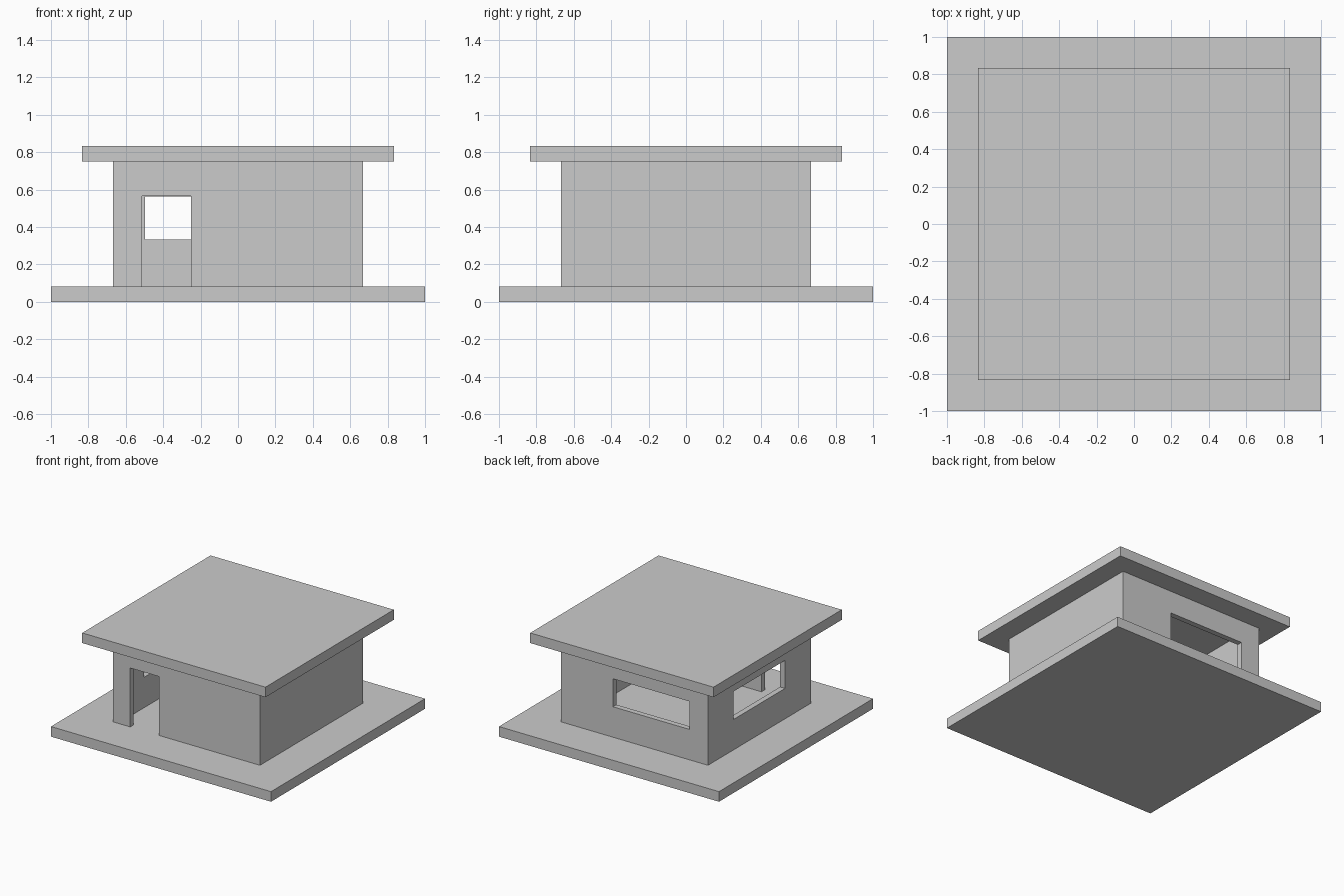
import bpy

if "Cube" in bpy.data.objects:
    bpy.data.objects.remove(bpy.data.objects["Cube"])

concrete = bpy.data.materials.new("light grey")
concrete.diffuse_color = (0.6, 0.6, 0.6, 1)
concrete.use_nodes = True
concrete.node_tree.nodes["Principled BSDF"].inputs["Base Color"].default_value = concrete.diffuse_color


def box(name, lo, hi, cutter=False):
    """Axis-aligned box between two corners."""
    bpy.ops.mesh.primitive_cube_add(size=1, location=[(a + b) / 2 for a, b in zip(lo, hi)])
    ob = bpy.context.object
    ob.name = name
    ob.scale = [b - a for a, b in zip(lo, hi)]
    bpy.ops.object.transform_apply(location=False, rotation=False, scale=True)
    ob.data.materials.append(concrete)
    if cutter:
        ob.hide_render = True
        ob.display_type = 'WIRE'
    return ob


def slab(name, half, z0, z1):
    return box(name, (-half, -half, z0), (half, half, z1))


BASE, TOP, W, T = 0.083, 0.75, 0.667, 0.045
I = W - T

# Ground slab, walls and overhanging flat roof
slab("base_slab", 1.0, 0, BASE)
walls = slab("walls", W, BASE, TOP)
slab("roof_slab", 0.833, TOP, 0.833)

# Hollow room, doorway, back window and left window
cutters = [
    box("room_cutter", (-I, -I, 0.05), (I, I, 0.8), True),
    box("door_cutter", (-0.513, -0.8, 0.04), (-0.25, -0.5, 0.567), True),
    box("back_window_cutter", (-0.497, 0.5, 0.333), (0.197, 0.8, 0.563), True),
    box("left_window_cutter", (-0.8, -0.333, 0.333), (-0.5, 0.333, 0.563), True),
]
for c in cutters:
    m = walls.modifiers.new(c.name, 'BOOLEAN')
    m.operation = 'DIFFERENCE'
    m.solver = 'EXACT'
    m.object = c

# Apply the cuts and drop the helpers
bpy.ops.object.select_all(action='DESELECT')
bpy.context.view_layer.objects.active = walls
walls.select_set(True)
for c in cutters:
    bpy.ops.object.modifier_apply(modifier=c.name)
for c in cutters:
    bpy.data.objects.remove(c)
